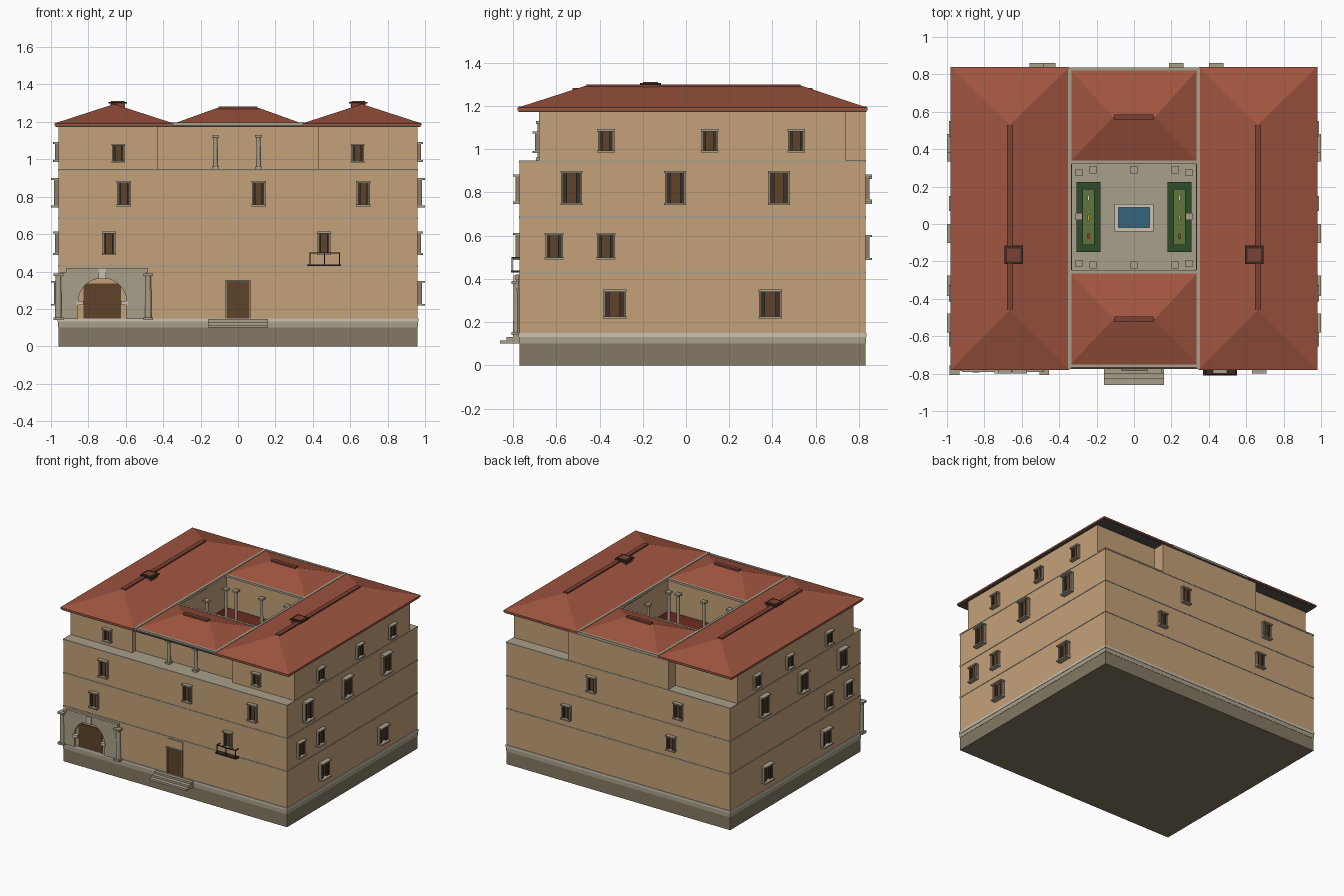
import bpy, bmesh, math

if "Cube" in bpy.data.objects:
    bpy.data.objects.remove(bpy.data.objects["Cube"])

def mat(name, hexa):
    m = bpy.data.materials.new(name)
    c = [int(hexa[i:i + 2], 16) / 255 for i in (0, 2, 4)]
    m.diffuse_color = [((v + .055) / 1.055) ** 2.4 for v in c] + [1]
    m.use_nodes = True
    m.node_tree.nodes["Principled BSDF"].inputs["Base Color"].default_value = m.diffuse_color
    return m

WALL, PLINTH = mat("wall", "C4A178"), mat("plinth", "847964")
STONE, PALE = mat("stone", "AAA08A"), mat("pale_stone", "C8C2B2")
ROOF, CAP, SOFFIT = mat("roof", "A05540"), mat("ridge", "7A4232"), mat("soffit", "55524A")
DARK, WOOD, IRON = mat("shutter", "3B3128"), mat("wood", "5E4229"), mat("iron", "3A2A22")
FRAME, RED = mat("frame", "8A7F6C"), mat("red_plaster", "8A3A2A")
WATER, HEDGE, LAWN = mat("water", "35667A"), mat("hedge", "2F4C28"), mat("lawn", "60753C")
PETALS = [mat("petal_red", "B03020"), mat("petal_yellow", "D0B030"), mat("petal_white", "E0E0D8")]

def finish(name, bm, mats):
    bmesh.ops.recalc_face_normals(bm, faces=bm.faces)
    me = bpy.data.meshes.new(name)
    bm.to_mesh(me)
    bm.free()
    for m in mats:
        me.materials.append(m)
    ob = bpy.data.objects.new(name, me)
    bpy.context.collection.objects.link(ob)
    return ob

def add_box(bm, b, idx=0):
    x0, x1, y0, y1, z0, z1 = b
    v = [bm.verts.new((x, y, z)) for x in (x0, x1) for y in (y0, y1) for z in (z0, z1)]
    for f in ((0, 1, 3, 2), (4, 6, 7, 5), (0, 4, 5, 1), (2, 3, 7, 6), (0, 2, 6, 4), (1, 5, 7, 3)):
        bm.faces.new([v[i] for i in f]).material_index = idx

def boxes(name, items):
    """items: (box, material) pairs joined in one object"""
    bm, mats = bmesh.new(), []
    for b, m in items:
        if m not in mats:
            mats.append(m)
        add_box(bm, b, mats.index(m))
    return finish(name, bm, mats)

def ring(name, out, inn, z0, z1, m):
    """rectangular tube: outer and inner x0,x1,y0,y1"""
    bm = bmesh.new()
    loops = []
    for (x0, x1, y0, y1), z in ((out, z0), (out, z1), (inn, z1), (inn, z0)):
        loops.append([bm.verts.new(p) for p in ((x0, y0, z), (x1, y0, z), (x1, y1, z), (x0, y1, z))])
    for a in range(4):
        A, B = loops[a], loops[(a + 1) % 4]
        for i in range(4):
            j = (i + 1) % 4
            bm.faces.new((A[i], A[j], B[j], B[i]))
    return finish(name, bm, [m])

def hip(name, x0, x1, y0, y1, ridge, z0=1.18, z1=1.295):
    bm = bmesh.new()
    pts = ((x0, y0), (x1, y0), (x1, y1), (x0, y1))
    lo = [bm.verts.new((x, y, z0)) for x, y in pts]
    hi = [bm.verts.new((x, y, z0 + .012)) for x, y in pts]
    a, b = [bm.verts.new((x, y, z1)) for x, y in ridge]
    bm.faces.new(lo)
    for i in range(4):
        j = (i + 1) % 4
        bm.faces.new((lo[i], lo[j], hi[j], hi[i]))
    if ridge[0][0] == ridge[1][0]:      # ridge along y
        fs = ((hi[0], hi[1], a), (hi[1], hi[2], b, a), (hi[2], hi[3], b), (hi[3], hi[0], a, b))
    else:                               # ridge along x
        fs = ((hi[0], hi[1], b, a), (hi[1], hi[2], b), (hi[2], hi[3], a, b), (hi[3], hi[0], a))
    for f in fs:
        bm.faces.new(f)
    return finish(name, bm, [ROOF])

def column(name, x, y, z0, z1, r=.013, m=STONE):
    bm = bmesh.new()
    w, h = r * 1.45, .014
    add_box(bm, (x - w, x + w, y - w, y + w, z0, z0 + h))
    add_box(bm, (x - w, x + w, y - w, y + w, z1 - h, z1))
    c = bmesh.ops.create_cone(bm, cap_ends=True, segments=12, radius1=r, radius2=r * .85, depth=z1 - z0 - 2 * h)
    bmesh.ops.translate(bm, verts=c["verts"], vec=(x, y, (z0 + z1) / 2))
    return finish(name, bm, [m])

def on_side(side, base, u0, u1, d0, d1, z0, z1):
    """box on a facade: u along the wall, d outward from it"""
    s = -1 if side in ("front", "left") else 1
    a, b = sorted((base + s * d0, base + s * d1))
    return (u0, u1, a, b, z0, z1) if side in ("front", "back") else (a, b, u0, u1, z0, z1)

def window(side, base, u, z0, z1, w, out=.03):
    h, t = w / 2, .007
    P = lambda *a: on_side(side, base, *a)
    boxes(side + "_window", [
        (P(u - h + t, u + h - t, -.01, .005, z0, z1), WOOD),
        (P(u - h + t, u - h * .45, -.01, out * .5, z0 + t, z1 - t), DARK),
        (P(u + h * .45, u + h - t, -.01, out * .5, z0 + t, z1 - t), DARK),
        (P(u - h, u - h + t, -.01, out * .6, z0, z1), FRAME),
        (P(u + h - t, u + h, -.01, out * .6, z0, z1), FRAME),
        (P(u - h - .003, u + h + .003, -.01, out, z1 - t, z1 + .003), STONE),
        (P(u - h - .003, u + h + .003, -.01, out, z0 - .003, z0 + t), STONE)])

# body: plinth, base courses, main walls around the courtyard
X, Y0, Y1 = .96, -.77, .83
OUT, COURT = (-X, X, Y0, Y1), (-.335, .335, -.26, .335)
grow = lambda r, d: (r[0] - d, r[1] + d, r[2] - d, r[3] + d)
boxes("plinth", [((*OUT, 0, .1), PLINTH)])
ring("base_course", grow(OUT, .002), COURT, .1, .132, STONE)
ring("base_moulding", grow(OUT, .005), COURT, .132, .15, PALE)
ring("main_walls", OUT, COURT, .15, .94, WALL)
for z in (.43, .685):
    ring("string_course", grow(OUT, .003), grow(OUT, -.01), z - .005, z + .005, STONE)
ring("terrace_ledge", grow(OUT, .003), COURT, .938, .948, STONE)

# set-back top storey
ring("top_storey", (-X, X, -.64, .74), COURT, .948, 1.18, WALL)
boxes("top_storey_bays", [((-X, -.43, -.68, -.64, .948, 1.18), WALL), ((.43, X, -.68, -.64, .948, 1.18), WALL),
                          ((-.43, .43, .74, Y1, .948, 1.18), WALL)])
for x in (-.12, .11):
    column("loggia_column", x, -.675, .948, 1.13)

# roofs
ring("soffit", (-.975, .975, -.775, .835), COURT, 1.172, 1.182, SOFFIT)
for s in (-1, 1):
    x0, x1 = sorted((s * .345, s * .98))
    hip("wing_roof", x0, x1, -.78, .84, ((s * .663, -.46), (s * .663, .53)))
    cx = s * .643
    boxes("wing_ridge", [((s * .663 - .017, s * .663 + .017, -.46, .53, 1.28, 1.3), CAP)])
    boxes("chimney", [((cx - .04, cx + .04, -.205, -.125, 1.25, 1.3), CAP),
                      ((cx - .05, cx + .05, -.213, -.115, 1.297, 1.306), IRON),
                      ((cx - .035, cx + .035, -.2, -.13, 1.304, 1.311), CAP)])
    g0, g1 = sorted((s * .335, s * .353))
    boxes("valley_gutter", [((g0, g1, -.775, .835, 1.18, 1.198), STONE)])
for y0, y1, r in ((-.75, -.26, -.51), (.335, .825, .57)):
    hip("middle_roof", -.34, .34, y0, y1, ((-.11, r), (.11, r)), z1=1.275)
    boxes("middle_ridge", [((-.105, .105, r - .015, r + .015, 1.265, 1.283), CAP)])
boxes("eave_gutters", [((-.34, .34, y, y + .018, 1.18, 1.196), STONE) for y in (-.768, .82, -.265, .322)])

# courtyard: floor, pool, hedged beds, columns
boxes("courtyard_floor", [((*COURT, .1, .15), STONE)])
ring("courtyard_red_band", grow(COURT, .005), grow(COURT, -.004), .78, .938, RED)
ring("pool_rim", (-.105, .105, -.04, .108), (-.083, .083, -.018, .088), .15, .175, PALE)
boxes("pool_water", [((-.083, .083, -.018, .088, .15, .165), WATER)])
for s in (-1, 1):
    c = s * .243
    ring("hedge", (c - .065, c + .065, -.15, .225), (c - .03, c + .03, -.11, .185), .15, .21, HEDGE)
    boxes("flower_bed", [((c - .03, c + .03, -.11, .185, .15, .175), LAWN)] +
          [((c - .005, c + .005, y - .015, y + .015, .175, .2), PETALS[i]) for i, y in enumerate((-.065, .035, .14))])
    for x, y in ((.295, .275), (.295, -.21), (.295, .04), (.22, .29), (.22, -.22)):
        column("courtyard_column", s * x, y, .15, 1.12)
for y in (.29, -.22):
    column("courtyard_column", 0, y, .15, 1.12)

# windows
for x in (-.64, .64):
    window("front", -.68, x, .985, 1.08, .068)
for x in (-.61, .11, .67):
    window("front", Y0, x, .75, .88, .072)
for x in (-.69, .46):
    window("front", Y0, x, .49, .61, .068)
for x, z0, z1 in ((.225, .76, .88), (-.52, .75, .87), (.44, .49, .6), (-.46, .49, .6)):
    window("back", Y1, x, z0, z1, .072)
for side, base in (("right", X), ("left", -X)):
    for ys, z0, z1, w in (((-.37, .11, .51), .988, 1.09, .076), ((-.53, -.05, .43), .745, .897, .096),
                          ((-.61, -.37), .492, .61, .082), ((-.33, .39), .22, .347, .104)):
        for y in ys:
            window(side, base, y, z0, z1, w, .04 if w > .09 else .03)

# main door with transom and steps
boxes("main_door", [((-.058, .058, -.776, -.76, .15, .345), WOOD), ((-.068, -.058, -.782, -.76, .15, .35), FRAME),
                    ((.058, .068, -.782, -.76, .15, .35), FRAME), ((-.068, .068, -.785, -.76, .345, .355), FRAME),
                    ((-.066, .066, -.775, -.76, .355, .42), WALL)])
boxes("front_steps", [((-.16, .16, -.86 + .03 * i, -.765, .1 + .015 * i, .115 + .015 * i), STONE) for i in range(3)])

# arched portal on the left of the front
bm = bmesh.new()
cx, r, zs = -.725, .13, .235
prof = [(cx + r, .145), (-.49, .145), (-.49, .395), (-.95, .395), (-.95, .145), (cx - r, .145)]
prof += [(cx - r * math.cos(math.pi * i / 16), zs + r * math.sin(math.pi * i / 16)) for i in range(17)]
f = bm.faces.new([bm.verts.new((x, -.787, z)) for x, z in prof])
e = bmesh.ops.extrude_face_region(bm, geom=[f])
bmesh.ops.translate(bm, verts=[v for v in e["geom"] if isinstance(v, bmesh.types.BMVert)], vec=(0, .02, 0))
finish("portal_arch", bm, [STONE])
boxes("portal_trim", [((-.92, -.48, -.79, -.76, .395, .42), STONE),
                      ((cx - .02, cx + .02, -.798, -.76, .36, .415), PALE),
                      ((cx - .138, cx - .1, -.795, -.76, .22, .243), PALE),
                      ((cx + .1, cx + .138, -.795, -.76, .22, .243), PALE),
                      ((cx - .1, cx + .1, -.776, -.76, .15, .335), WOOD)])
for x in (-.96, -.48):
    column("portal_column", x, -.782, .14, .39, r=.018)

# balcony
rails = [((.37, .55, -.81, -.765, .43, .438), IRON), ((.382, .545, -.808, -.803, .495, .501), IRON)]
for x in (.382, .46, .54):
    rails.append(((x, x + .005, -.808, -.803, .438, .497), IRON))
for x in (.382, .54):
    rails.append(((x, x + .005, -.808, -.765, .495, .501), IRON))
boxes("balcony", rails)
